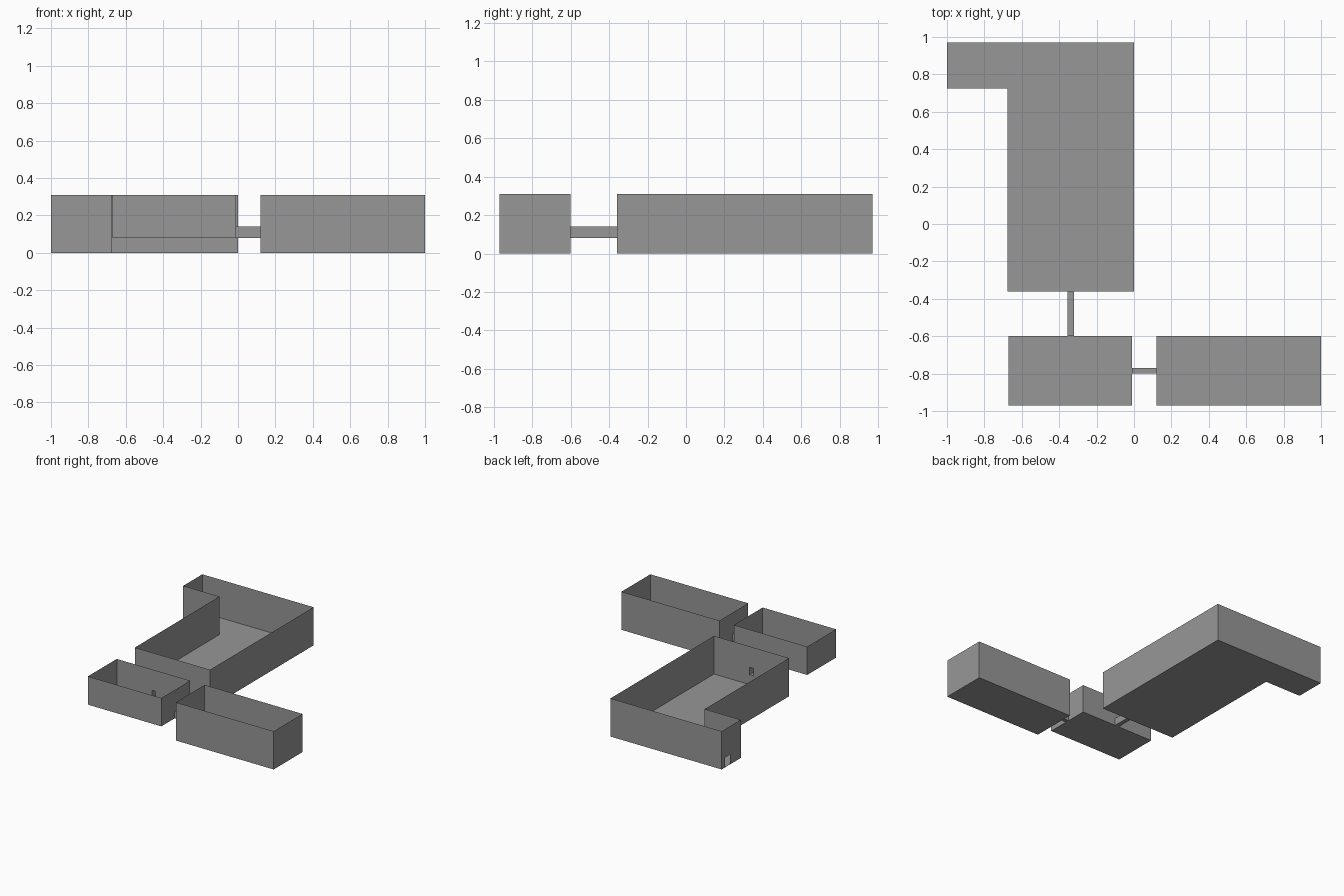
import bpy
import bmesh
from mathutils import Vector

TOP = 0.31       # rim height of every room
SILL = 0.08      # floor level of the raised room and the passages
LINTEL = 0.14    # passage ceiling

cube = bpy.data.objects.get("Cube")
if cube:
    bpy.data.objects.remove(cube)

# Plain stone grey used everywhere
stone = bpy.data.materials.new("stone_grey")
colour = (0.31, 0.31, 0.31, 1)
stone.diffuse_color = colour
stone.use_nodes = True
stone.node_tree.nodes["Principled BSDF"].inputs["Base Color"].default_value = colour


def finish(name, bm):
    """Weld the panels and place the finished part in the scene."""
    bmesh.ops.remove_doubles(bm, verts=bm.verts, dist=1e-5)
    mesh = bpy.data.meshes.new(name)
    bm.to_mesh(mesh)
    bm.free()
    mesh.materials.append(stone)
    obj = bpy.data.objects.new(name, mesh)
    bpy.context.collection.objects.link(obj)


def panel(bm, points):
    bm.faces.new([bm.verts.new(p) for p in points])


def wall(bm, a, b, z0, z1, door=None):
    """Upright sheet from a to b; door = (start, end, sill, lintel)."""
    a, b = Vector(a), Vector(b)
    length = (b - a).length
    along, up = [0, length], [z0, z1]
    if door:
        along = sorted({0, door[0], door[1], length})
        up = sorted({z0, door[2], door[3], z1})
    for s, t in zip(along, along[1:]):
        p, q = a.lerp(b, s / length), a.lerp(b, t / length)
        for low, high in zip(up, up[1:]):
            if door and s == door[0] and low == door[2]:
                continue
            panel(bm, [(*q, low), (*p, low), (*p, high), (*q, high)])


def room(name, outline, floor, doors):
    """Open-topped room with an anticlockwise outline; doors by wall index."""
    bm = bmesh.new()
    panel(bm, [(x, y, floor) for x, y in outline])
    for i, a in enumerate(outline):
        b = outline[(i + 1) % len(outline)]
        wall(bm, a, b, floor, TOP, doors.get(i))
    finish(name, bm)


def box_outline(x0, x1, y0, y1):
    return [(x0, y0), (x1, y0), (x1, y1), (x0, y1)]


def passage(name, a, b, width):
    """Closed square tube, open at both ends."""
    a, b = Vector(a), Vector(b)
    side = (b - a).orthogonal().normalized() * width / 2
    ring = [(side, SILL), (-side, SILL), (-side, LINTEL), (side, LINTEL)]
    bm = bmesh.new()
    for i, (s, z) in enumerate(ring):
        t, w = ring[(i + 1) % 4]
        panel(bm, [(*(a + s), z), (*(a + t), w), (*(b + t), w), (*(b + s), z)])
    finish(name, bm)


# Rooms: raised entry, low side room and the large L-shaped hall
room("entry_room", box_outline(-0.67, -0.01, -0.97, -0.6), SILL, {
    1: (0.17, 0.2, SILL, LINTEL),
    2: (0.31, 0.345, SILL, LINTEL),
})
room("side_room", box_outline(0.12, 1, -0.97, -0.6), 0, {
    3: (0.17, 0.2, SILL, LINTEL),
})
hall = [(-0.675, -0.36), (0, -0.36), (0, 0.97),
        (-1, 0.97), (-1, 0.725), (-0.675, 0.725)]
room("great_hall", hall, 0, {
    0: (0.32, 0.355, SILL, LINTEL),
    3: (0.04, 0.11, 0, 0.08),
})

# Passages joining the rooms
passage("side_passage", (-0.01, -0.785), (0.12, -0.785), 0.03)
passage("hall_passage", (-0.3375, -0.6), (-0.3375, -0.36), 0.035)
